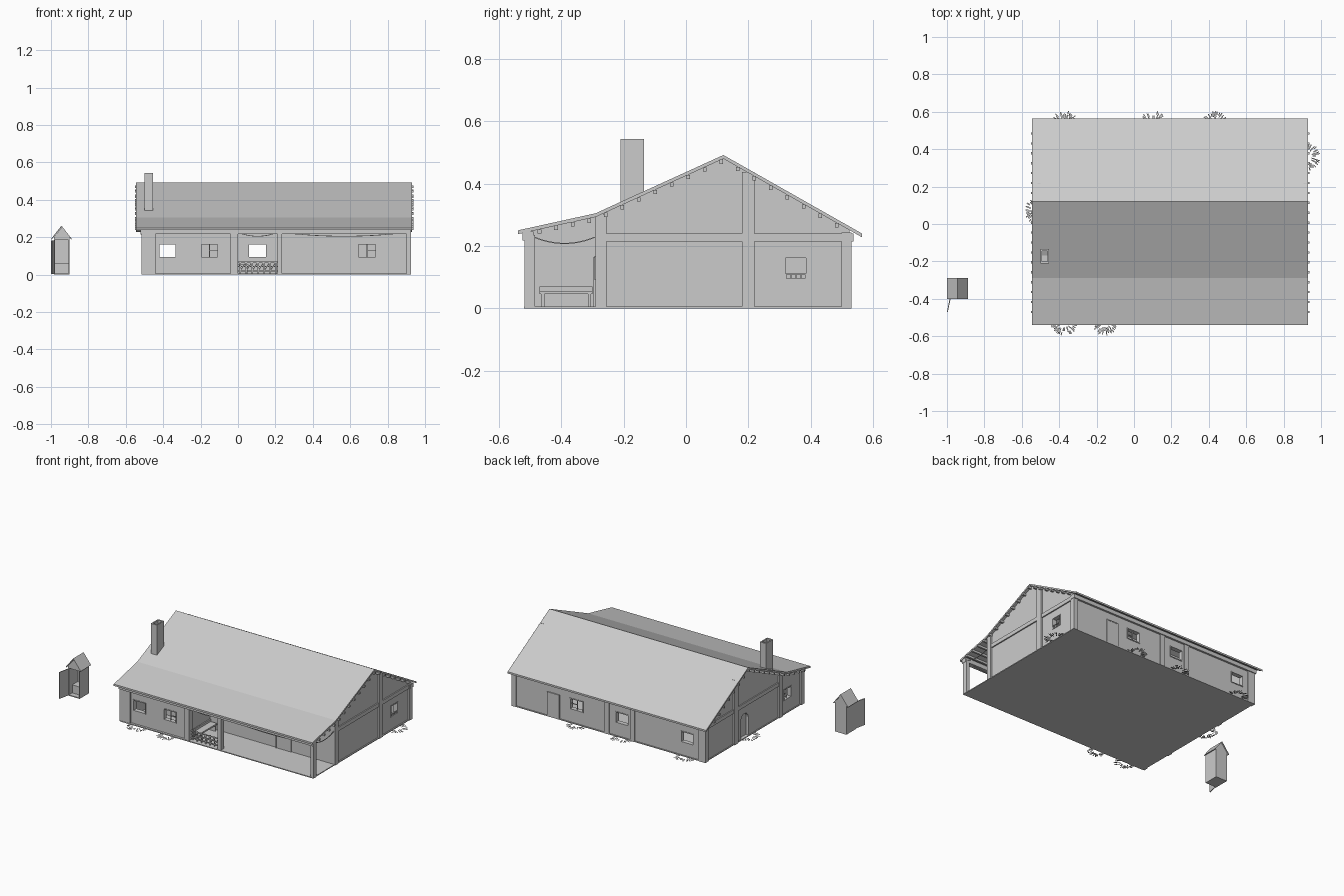
import bpy, bmesh, math, random
from mathutils import Vector

random.seed(4)
cube = bpy.data.objects.get("Cube")
if cube:
    bpy.data.objects.remove(cube)

grey = bpy.data.materials.new("plain_grey")
grey.use_nodes = True
grey.diffuse_color = (0.6, 0.6, 0.6, 1)
grey.node_tree.nodes["Principled BSDF"].inputs["Base Color"].default_value = (0.6, 0.6, 0.6, 1)


def finish(name, bm):
    bmesh.ops.recalc_face_normals(bm, faces=bm.faces)
    me = bpy.data.meshes.new(name)
    bm.to_mesh(me)
    bm.free()
    me.materials.append(grey)
    ob = bpy.data.objects.new(name, me)
    bpy.context.collection.objects.link(ob)
    return ob


def add_prism(bm, pts, lo, hi, axis=0):
    """Extrude a 2D outline between lo and hi along x (axis 0) or y (axis 1)."""
    put = lambda p, d: (d, p[0], p[1]) if axis == 0 else (p[0], d, p[1])
    a = [bm.verts.new(put(p, lo)) for p in pts]
    b = [bm.verts.new(put(p, hi)) for p in pts]
    bm.faces.new(a)
    bm.faces.new(b)
    for i in range(len(pts)):
        j = (i + 1) % len(pts)
        bm.faces.new((a[i], a[j], b[j], b[i]))


def add_box(bm, x, y, z):
    add_prism(bm, [(y[0], z[0]), (y[1], z[0]), (y[1], z[1]), (y[0], z[1])], x[0], x[1])


def boxes(name, *specs):
    bm = bmesh.new()
    for s in specs:
        add_box(bm, *s)
    return finish(name, bm)


def prism(name, pts, lo, hi, axis=0):
    bm = bmesh.new()
    add_prism(bm, pts, lo, hi, axis)
    return finish(name, bm)


def cut(ob, cutter):
    mod = ob.modifiers.new("cut", "BOOLEAN")
    mod.operation, mod.solver, mod.object = "DIFFERENCE", "EXACT", cutter
    bpy.context.view_layer.objects.active = ob
    bpy.ops.object.modifier_apply(modifier=mod.name)
    bpy.data.objects.remove(cutter)


def bar(bm, a, b, r):
    """Square bar from a to b."""
    a, b = Vector(a), Vector(b)
    d = (b - a).normalized()
    u = d.cross(Vector((0, 0, 1)) if abs(d.z) < 0.9 else Vector((1, 0, 0))).normalized() * r
    v = d.cross(u).normalized() * r
    ends = [[bm.verts.new(p + s) for s in (u + v, v - u, -u - v, u - v)] for p in (a, b)]
    bm.faces.new(ends[0])
    bm.faces.new(ends[1])
    for i in range(4):
        j = (i + 1) % 4
        bm.faces.new((ends[0][i], ends[0][j], ends[1][j], ends[1][i]))


# Roof: one bent sheet over the house and porch
ROOF = [(-0.54, 0.25), (-0.29, 0.305), (0.12, 0.492), (0.565, 0.24)]


def roof_z(y):
    for (a, za), (b, zb) in zip(ROOF, ROOF[1:]):
        if y <= b:
            return za + (zb - za) * (y - a) / (b - a)


prism("roof", ROOF + [(y, z - 0.012) for y, z in reversed(ROOF)], -0.545, 0.93)

purlins = []
for i in range(19):
    y = -0.47 + 0.053 * i
    z = roof_z(y) - 0.012
    purlins.append(((-0.552, 0.937), (y - 0.006, y + 0.006), (z - 0.014, z)))
boxes("purlins", *purlins)

# Floor slab
boxes("floor_slab", ((-0.51, 0.92), (-0.52, 0.53), (0, 0.006)))

# Walls: main house and the front room beside the porch
under = lambda y: (y, roof_z(y) - 0.008)
main = prism("main_walls", [(-0.29, 0), under(-0.29), under(0.12), under(0.525), (0.525, 0)], -0.505, 0.912)
cut(main, boxes("cutter", ((-0.48, 0.887), (-0.265, 0.5), (0.004, 1))))
room = prism("front_room_walls", [(-0.505, 0), under(-0.505), under(-0.29), (-0.29, 0)], -0.505, -0.005)
cut(room, boxes("cutter", ((-0.48, -0.03), (-0.48, -0.2), (0.004, 1))))

# Windows: (wall, wall position, outward axis, sign, low, high, muntins)
Z0, Z1 = 0.095, 0.162
windows = [
    (room, -0.505, 1, -1, -0.42, -0.335, False), (room, -0.505, 1, -1, -0.195, -0.11, True),
    (main, -0.29, 1, -1, -0.42, -0.335, False), (main, -0.29, 1, -1, 0.06, 0.15, False),
    (main, -0.29, 1, -1, 0.645, 0.735, True),
    (main, 0.525, 1, 1, 0.40, 0.49, True), (main, 0.525, 1, 1, 0.06, 0.15, False),
    (main, 0.525, 1, 1, -0.42, -0.335, False),
    (main, 0.912, 0, 1, 0.32, 0.385, False), (room, -0.505, 0, -1, -0.39, -0.32, True)]
frames = []
for wall, pos, axis, sign, lo, hi, muntins in windows:
    def oriented(along, depth, z):
        depth = tuple(sorted(pos + sign * d for d in depth))
        return (along, depth, z) if axis == 1 else (depth, along, z)
    cut(wall, boxes("cutter", oriented((lo, hi), (-0.05, 0.05), (Z0, Z1))))
    d, w = (-0.027, 0.003), 0.005
    frames += [oriented((lo - w, lo), d, (Z0 - w, Z1 + w)), oriented((hi, hi + w), d, (Z0 - w, Z1 + w)),
               oriented((lo, hi), d, (Z0 - w, Z0)), oriented((lo, hi), d, (Z1, Z1 + w))]
    if muntins:
        m = (lo + hi) / 2
        frames += [oriented((m - 0.002, m + 0.002), (-0.014, -0.008), (Z0, Z1)),
                   oriented((m, hi), (-0.014, -0.008), (0.125, 0.129))]
boxes("window_frames", *frames)

# Little grille on the right gable window
boxes("window_grille", ((0.912, 0.918), (0.32, 0.385), (0.108, 0.111)),
      *[((0.912, 0.916), (y, y + 0.003), (Z0, 0.108)) for y in (0.32, 0.336, 0.352, 0.368, 0.382)])

# Doors
for name, y0, y1, x0, x1 in (("porch_door", -0.295, -0.288, 0.485, 0.60), ("back_door", 0.523, 0.53, 0.57, 0.66)):
    boxes(name, ((x0 + 0.006, x1 - 0.006), (y0, y1), (0.006, 0.159)))
    boxes(name + "_frame", ((x0, x0 + 0.006), (y0 - 0.002, y1 + 0.002), (0.006, 0.165)),
          ((x1 - 0.006, x1), (y0 - 0.002, y1 + 0.002), (0.006, 0.165)),
          ((x0, x1), (y0 - 0.002, y1 + 0.002), (0.159, 0.165)))
arch = [(0.06, 0.006), (0.14, 0.006)] + [
    (0.1 + 0.04 * math.cos(math.pi * i / 10), 0.125 + 0.04 * math.sin(math.pi * i / 10)) for i in range(11)]
cut(main, prism("cutter", arch, -0.6, -0.45))
prism("arched_door", arch, -0.488, -0.481)

# Timber posts and tie beams
SIDE = (0.905, 0.924), (-0.516, -0.50)
posts = [(x, y, (0, roof_z(sum(y) / 2) - 0.01)) for x in SIDE
         for y in ((-0.29, -0.255), (0.18, 0.22))]
posts += [(x, (0.50, 0.532), (0, 0.243)) for x in ((0.89, 0.924), (-0.516, -0.46))]
posts += [((x, x + 0.035), (0.5, 0.532), (0, 0.243)) for x in (0.20, 0.01)]
posts += [(x, (-0.518, -0.485), (0, 0.235)) for x in ((-0.516, -0.44), (-0.04, 0.0), (0.21, 0.235), (0.9, 0.924))]
boxes("timber_posts", *posts)

boxes("tie_beams", *[(x, y, (0.214, 0.24)) for x in ((0.905, 0.92), (-0.512, -0.5))
                     for y in ((-0.255, 0.18), (0.22, 0.5))],
      ((-0.52, 0.926), (-0.525, -0.49), (0.218, 0.246)),
      ((-0.52, 0.926), (0.505, 0.538), (0.214, 0.24)))

# Chimney with open flue
chimney = boxes("chimney", ((-0.50, -0.455), (-0.21, -0.135), (0.3, 0.543)))
cut(chimney, boxes("cutter", ((-0.492, -0.463), (-0.2, -0.145), (0.36, 0.6))))

# Porch fence with slanted slats
bm = bmesh.new()
for z in (0.02, 0.043, 0.066):
    bar(bm, (0, -0.495, z), (0.215, -0.495, z), 0.003)
for i in range(7):
    x = 0.012 + 0.032 * i
    bar(bm, (x, -0.495, 0.006), (x, -0.495, 0.072), 0.003)
    if i < 6:
        bar(bm, (x, -0.49, 0.02), (x + 0.03, -0.49, 0.066), 0.002)
finish("porch_fence", bm)

# Bench against the recess wall
boxes("bench", ((0.005, 0.055), (-0.47, -0.3), (0.045, 0.055)), ((0.0, 0.008), (-0.47, -0.3), (0.055, 0.07)),
      *[((0.008, 0.052), (y, y + 0.01), (0.006, 0.045)) for y in (-0.465, -0.315)])

# Sagging garlands around the porch
bm = bmesh.new()
for a, b in (((0, -0.505, 0.225), (0.21, -0.505, 0.225)), ((0.235, -0.505, 0.225), (0.9, -0.505, 0.225)),
             ((0.915, -0.487, 0.228), (0.915, -0.293, 0.228))):
    a, b = Vector(a), Vector(b)
    path = [a.lerp(b, i / 12) - Vector((0, 0, 0.08 * (i / 12) * (1 - i / 12))) for i in range(13)]
    for p, q in zip(path, path[1:]):
        bar(bm, p, q, 0.0018)
finish("garlands", bm)

# Flat tufts of leaves at the foot of the walls: centre and outward angle
bm = bmesh.new()
for cx, cy, turn in ((-0.37, 0.53, 90), (0.1, 0.53, 90), (0.43, 0.53, 90), (0.92, 0.36, 0),
                     (-0.51, 0.07, 180), (-0.37, -0.52, -90), (-0.155, -0.52, -90)):
    for i in range(45):
        t = math.radians(turn + random.uniform(-85, 85))
        d = Vector((math.cos(t), math.sin(t), 0))
        r = random.uniform(0.03, 0.06)
        p = Vector((cx, cy, 0.004)) + d * r
        side = Vector((-d.y, d.x, 0)) * 0.0025
        tip = p + d * 0.018
        bm.faces.new([bm.verts.new(v) for v in (p - side, tip - side, tip + side, p + side)])
finish("leaf_tufts", bm)

# Outhouse with open door
boxes("outhouse_walls", ((-0.985, -0.979), (-0.395, -0.295), (0, 0.195)), ((-0.906, -0.9), (-0.395, -0.295), (0, 0.195)),
      ((-0.979, -0.906), (-0.395, -0.295), (0, 0.006)), ((-0.979, -0.906), (-0.36, -0.295), (0.006, 0.06)))
for y in (-0.395, -0.301):
    prism("outhouse_gable", [(-0.985, 0.185), (-0.9, 0.185), (-0.9, 0.2), (-0.943, 0.252), (-0.985, 0.2)], y, y + 0.006, 1)
boxes("outhouse_back", ((-0.979, -0.906), (-0.301, -0.295), (0, 0.19)))
prism("outhouse_roof", [(-1.0, 0.19), (-0.944, 0.262), (-0.888, 0.19), (-0.892, 0.188), (-0.944, 0.253), (-0.996, 0.188)],
      -0.4, -0.29, 1)
bm = bmesh.new()
foot = [(-0.985, -0.395), (-0.98, -0.396), (-0.995, -0.47), (-1.0, -0.469)]
low = [bm.verts.new((x, y, 0.004)) for x, y in foot]
bm.faces.new(low)
up = bmesh.ops.extrude_face_region(bm, geom=bm.faces[:])["geom"]
bmesh.ops.translate(bm, verts=[v for v in up if isinstance(v, bmesh.types.BMVert)], vec=(0, 0, 0.178))
finish("outhouse_door", bm)
